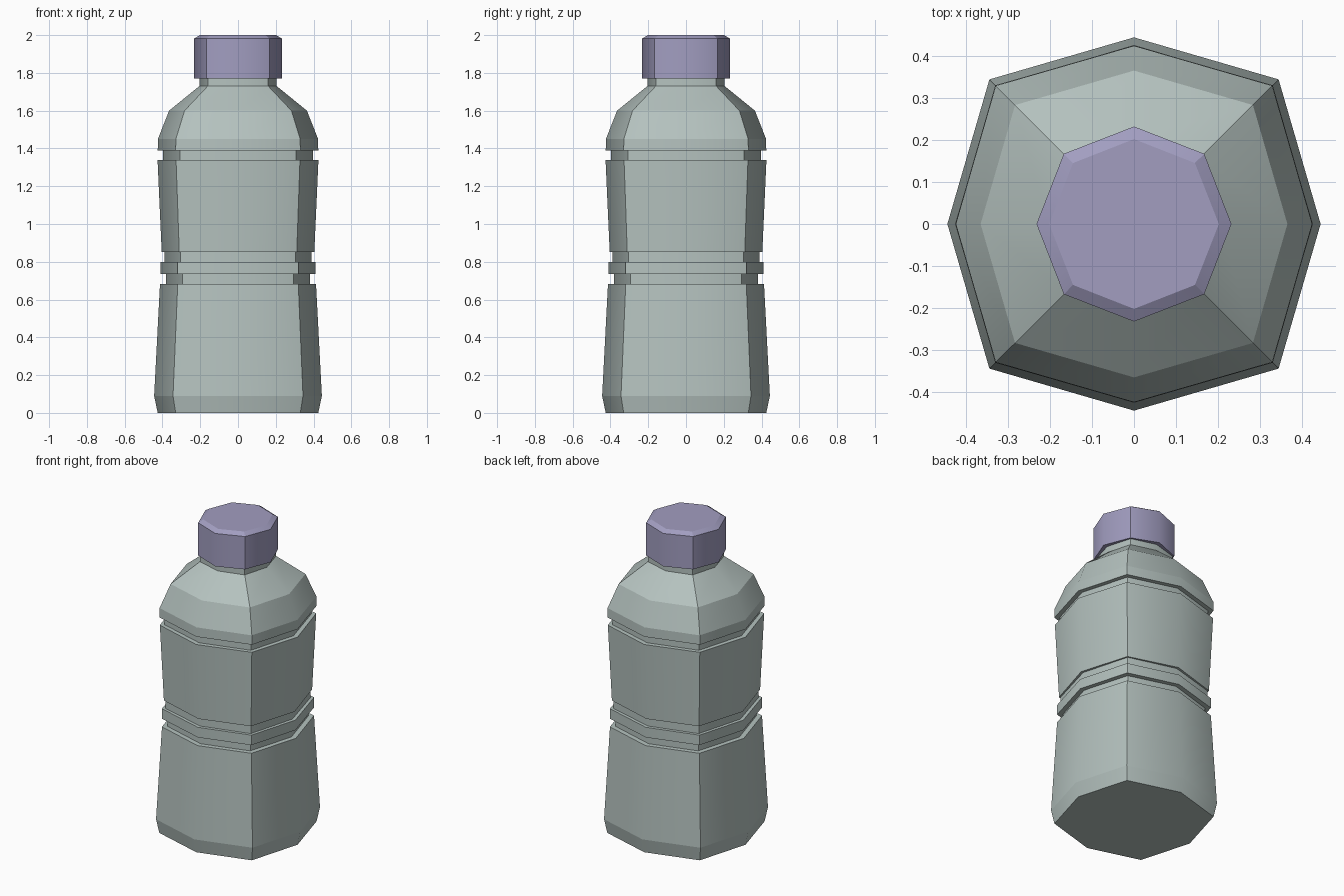
import bpy, bmesh, math

if "Cube" in bpy.data.objects:
    bpy.data.objects.remove(bpy.data.objects["Cube"])

def octagon_loft(name, profile, color):
    """Stack of 8-sided rings; profile rows are (z, axis radius, diagonal x=y)."""
    bm = bmesh.new()
    rings = []
    for z, r, d in profile:
        ring = []
        for i in range(8):
            a = i * math.pi / 4
            rad = r if i % 2 == 0 else d * math.sqrt(2)
            ring.append(bm.verts.new((rad * math.cos(a), rad * math.sin(a), z)))
        rings.append(ring)
    soft = set()
    for lo, hi in zip(rings, rings[1:]):
        for i in range(8):
            j = (i + 1) % 8
            bm.faces.new((lo[i], lo[j], hi[j], hi[i]))
        for i in range(0, 8, 2):
            soft.add(bm.edges.get((lo[i], hi[i])))
    bm.faces.new(rings[0][::-1])
    bm.faces.new(rings[-1])
    # only the mid-side vertical edges are shaded smooth
    for f in bm.faces:
        f.smooth = True
    for e in bm.edges:
        e.smooth = e in soft
    bmesh.ops.recalc_face_normals(bm, faces=bm.faces[:])
    mesh = bpy.data.meshes.new(name)
    bm.to_mesh(mesh)
    bm.free()
    obj = bpy.data.objects.new(name, mesh)
    bpy.context.collection.objects.link(obj)
    mat = bpy.data.materials.new(name + "_material")
    mat.diffuse_color = color
    mat.use_nodes = True
    mat.node_tree.nodes["Principled BSDF"].inputs["Base Color"].default_value = mat.diffuse_color
    mesh.materials.append(mat)
    return obj

# bottle body: base, waist grooves, label band, shoulder, neck
octagon_loft("bottle_body", [
    (0.00, 0.425, 0.330), (0.09, 0.444, 0.344), (0.683, 0.413, 0.319),
    (0.683, 0.381, 0.295), (0.735, 0.381, 0.295),
    (0.735, 0.410, 0.319), (0.80, 0.410, 0.319),
    (0.80, 0.388, 0.304), (0.852, 0.388, 0.304),
    (0.852, 0.404, 0.311), (1.34, 0.426, 0.328),
    (1.34, 0.396, 0.308), (1.39, 0.396, 0.308),
    (1.39, 0.425, 0.330), (1.45, 0.424, 0.329),
    (1.60, 0.365, 0.283), (1.73, 0.205, 0.160), (1.78, 0.205, 0.160),
], (0.46, 0.54, 0.52, 1))

# screw cap with chamfered top
octagon_loft("cap", [
    (1.77, 0.232, 0.167), (1.982, 0.232, 0.167), (2.0, 0.202, 0.145),
], (0.36, 0.34, 0.53, 1))
